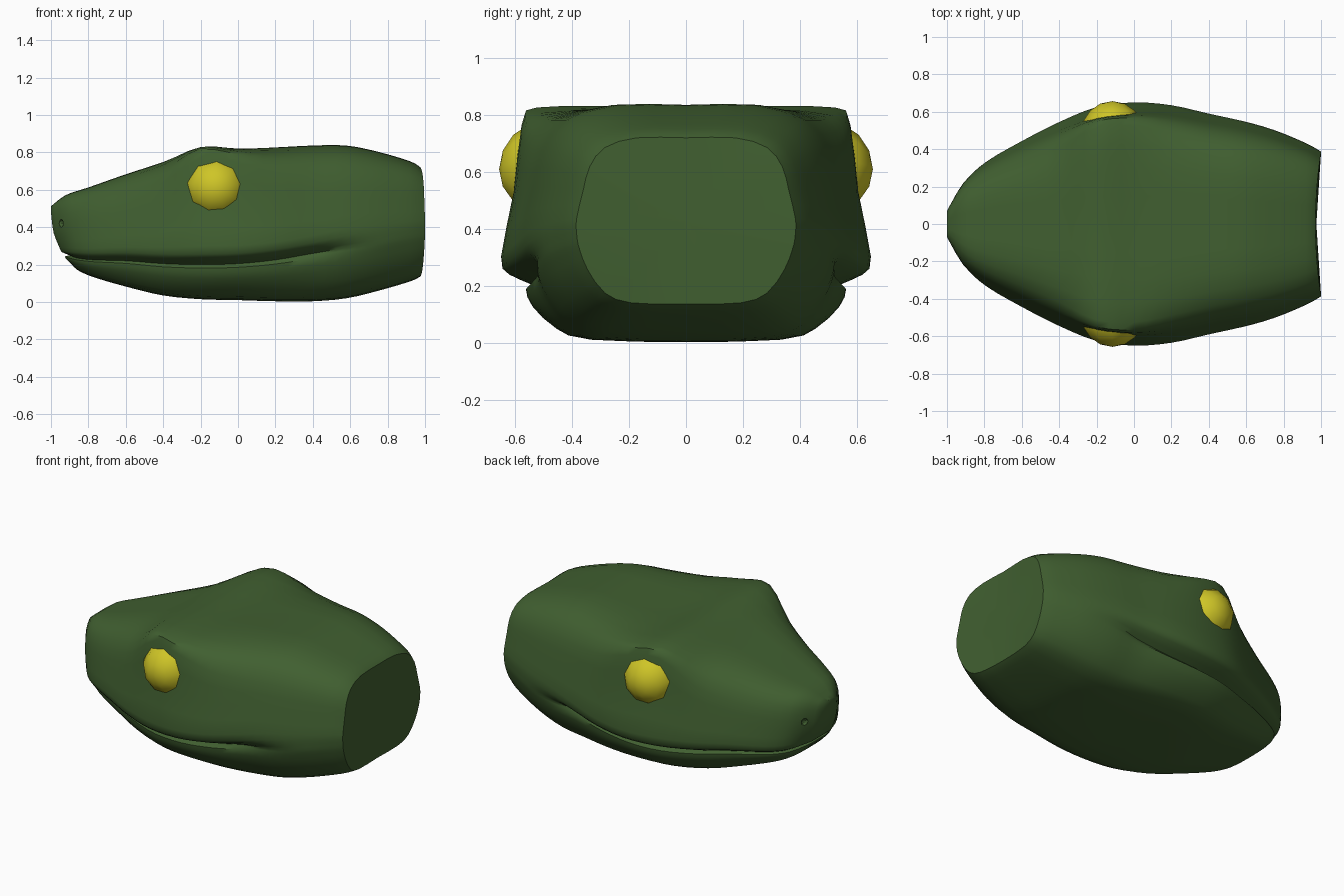
import bpy, bmesh, math
from mathutils import Vector

if "Cube" in bpy.data.objects:
    bpy.data.objects.remove(bpy.data.objects["Cube"])


def material(name, rgb):
    m = bpy.data.materials.new(name)
    m.diffuse_color = (*rgb, 1)
    m.use_nodes = True
    m.node_tree.nodes["Principled BSDF"].inputs["Base Color"].default_value = m.diffuse_color
    return m


GREEN = material("skin_green", (0.052, 0.115, 0.03))
YELLOW = material("eye_yellow", (0.62, 0.56, 0.02))


def catmull(p0, p1, p2, p3, t):
    return 0.5 * (2 * p1 + (p2 - p0) * t + (2 * p0 - 5 * p1 + 4 * p2 - p3) * t ** 2
                  + (3 * p1 - p0 - 3 * p2 + p3) * t ** 3)


def resample(pts, n, closed):
    """Smooth curve through the points with n steps per span."""
    c, out = len(pts), []
    for i in range(c if closed else c - 1):
        get = lambda k: pts[k % c] if closed else pts[min(max(k, 0), c - 1)]
        out += [catmull(get(i - 1), get(i), get(i + 1), get(i + 2), j / n) for j in range(n)]
    return out if closed else out + [pts[-1]]


# Head stations: x, half width, top, bottom, mouth height, brow, mouth groove, snout slope
STATIONS = [
    (-1.00, .09, .51, .19, .25, 0, 1, 1),
    (-.92, .235, .57, .165, .235, 0, 1, .6),
    (-.80, .335, .61, .13, .225, 0, 1, .3),
    (-.60, .445, .68, .08, .22, 0, 1, .08),
    (-.40, .545, .745, .035, .205, .3, 1, 0),
    (-.20, .625, .822, .015, .20, 1, 1, 0),
    (0.00, .65, .815, .01, .205, .85, 1, 0),
    (0.20, .635, .823, .004, .225, .35, 1, 0),
    (0.40, .59, .833, .004, .265, .1, .8, 0),
    (0.58, .55, .833, .02, .31, 0, .25, 0),
    (0.75, .50, .80, .06, .34, 0, 0, 0),
    (0.92, .43, .75, .11, .37, 0, 0, 0),
    (0.97, .385, .72, .135, .38, 0, 0, 0)]
# Upper section: plain (y, height), browed (y, height), snout setback
UPPER = [(0, 1, 0, 1, 0), (.45, 1, .45, 1.01, 0), (.74, .9, .82, 1.0, 0),
         (.88, .7, .895, .92, .005), (.94, .45, .93, .55, .015), (1, .16, 1, .16, .045)]
# Lower section: closed (y, height), grooved (y, height), snout setback
LOWER = [(1, .03, .96, .06, .06), (.99, -.1, .83, 0, .10), (.97, -.22, .865, -.1, .075),
         (.9, -.5, .83, -.4, .085), (.74, -.84, .70, -.8, .11), (.5, -.98, .53, -.97, .12),
         (0, -1, 0, -1, .12)]


def section(x, w, top, bot, mouth, brow, groove, slope):
    half = []
    for rows, mix in ((UPPER, brow), (LOWER, groove)):
        for ya, ha, yb, hb, back in rows:
            y, h = ya + (yb - ya) * mix, ha + (hb - ha) * mix
            z = mouth + h * ((top - mouth) if h > 0 else (mouth - bot))
            flare = .03 * y * y if x > .95 else 0
            half.append(Vector((x + back * slope + flare, y * w, z)))
    return half + [Vector((p.x, -p.y, p.z)) for p in half[-2:0:-1]]


def finish(name, bm, mat, angle):
    bmesh.ops.recalc_face_normals(bm, faces=bm.faces)
    me = bpy.data.meshes.new(name)
    bm.to_mesh(me)
    bm.free()
    me.materials.append(mat)
    ob = bpy.data.objects.new(name, me)
    bpy.context.collection.objects.link(ob)
    bpy.ops.object.select_all(action='DESELECT')
    ob.select_set(True)
    bpy.context.view_layer.objects.active = ob
    if angle:
        bpy.ops.object.shade_smooth_by_angle(angle=math.radians(angle))
    return ob


# Head: loft through the sections
cols = zip(*[resample(section(*s), 2, True) for s in STATIONS])
rings = list(zip(*[resample(list(c), 3, False) for c in cols]))
bm = bmesh.new()
grid = [[bm.verts.new(p) for p in r] for r in rings]
n = len(grid[0])
for a, b in zip(grid, grid[1:]):
    for i in range(n):
        j = (i + 1) % n
        bm.faces.new((a[i], a[j], b[j], b[i]))
# Snout tip: join left to right so the mouth line runs across
f = grid[0]
for i in range(n // 2):
    quad = [f[i], f[i + 1], f[(n - i - 1) % n], f[(n - i) % n]]
    bm.faces.new(list(dict.fromkeys(quad)))
# Neck end: fan, slightly hollow
mid = bm.verts.new((.975, 0, .43))
for i in range(n):
    bm.faces.new((grid[-1][i], grid[-1][(i + 1) % n], mid))
head = finish("head", bm, GREEN, 50)

# Nostrils: small pits cut into the snout
bm = bmesh.new()
for s in (-1, 1):
    v = bmesh.ops.create_icosphere(bm, subdivisions=2, radius=.025)["verts"]
    bmesh.ops.translate(bm, verts=v, vec=(-.955, s * .175, .42))
cutter = finish("nostril_cutter", bm, GREEN, 0)
cutter.hide_render = True
cutter.hide_viewport = True
cut = head.modifiers.new("nostrils", 'BOOLEAN')
cut.operation, cut.object, cut.solver = 'DIFFERENCE', cutter, 'EXACT'

# Eyes
for side, s in (("left", 1), ("right", -1)):
    bm = bmesh.new()
    bmesh.ops.create_uvsphere(bm, u_segments=9, v_segments=8, radius=.17)
    for v in bm.verts:
        v.co = Vector((v.co.x - .115, s * (v.co.z + .487), v.co.y + .61))
    finish(side + "_eye", bm, YELLOW, 60)
